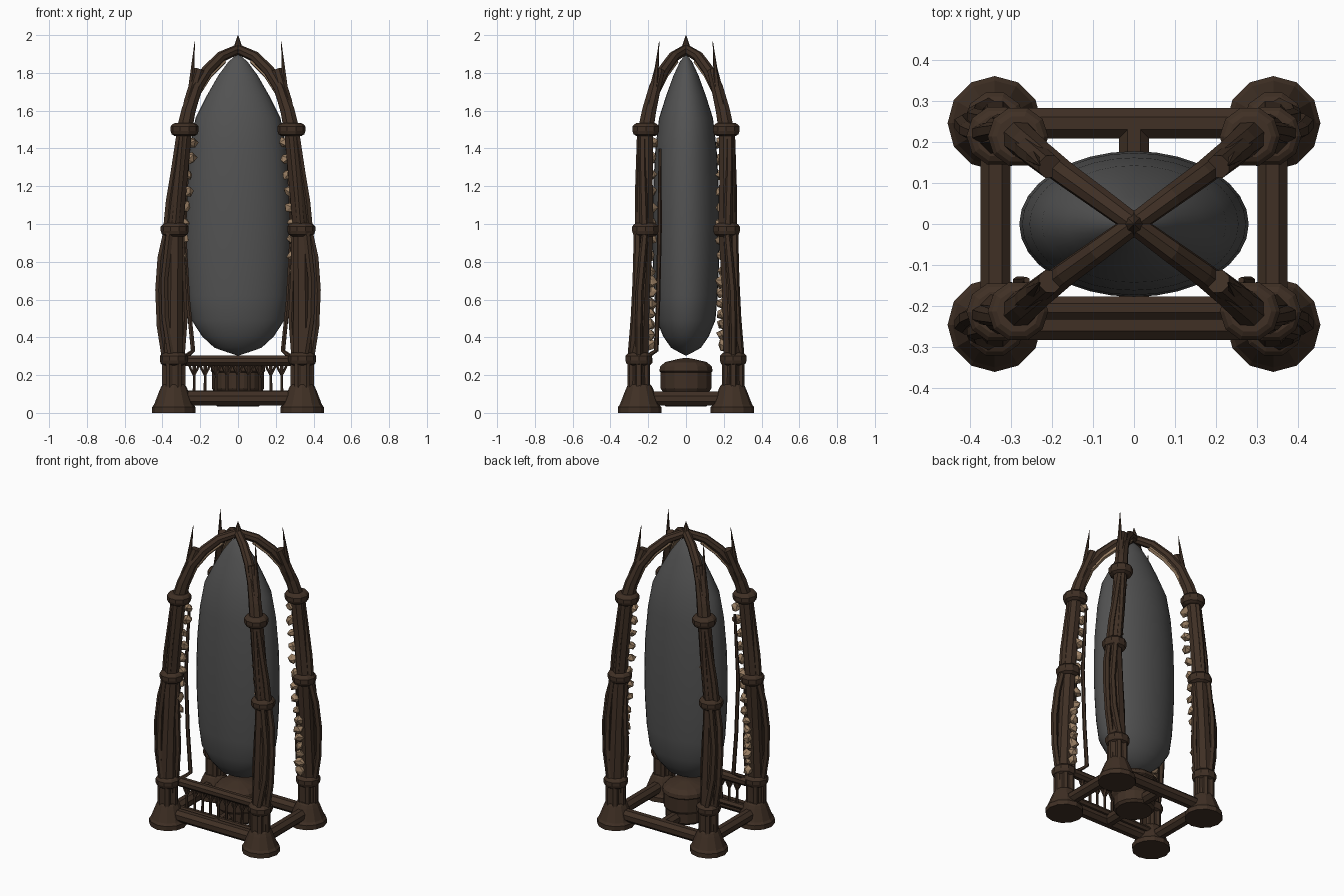
import bpy, bmesh, math, random
from mathutils import Vector, Matrix

random.seed(4)
cube = bpy.data.objects.get("Cube")
if cube:
    bpy.data.objects.remove(cube)


def material(name, r, g, b):
    m = bpy.data.materials.new(name)
    m.use_nodes = True
    m.diffuse_color = (r, g, b, 1)
    m.node_tree.nodes["Principled BSDF"].inputs["Base Color"].default_value = (r, g, b, 1)
    return m


WOOD = material("dark bark", 0.05, 0.029, 0.018)
FUNGUS = material("tan fungus", 0.32, 0.21, 0.125)
SHELL = material("grey shell", 0.085, 0.085, 0.085)


def finish(name, bm, mat, smooth=False):
    bmesh.ops.recalc_face_normals(bm, faces=bm.faces)
    mesh = bpy.data.meshes.new(name)
    for f in bm.faces:
        f.smooth = smooth
    bm.to_mesh(mesh)
    bm.free()
    ob = bpy.data.objects.new(name, mesh)
    bpy.context.collection.objects.link(ob)
    mesh.materials.append(mat)
    return ob


def skin(bm, rings):
    """Bridge successive rings and cap both ends."""
    n = len(rings[0])
    for a, b in zip(rings, rings[1:]):
        for i in range(n):
            j = (i + 1) % n
            bm.faces.new((a[i], a[j], b[j], b[i]))
    bm.faces.new(rings[0])
    bm.faces.new(rings[-1])


def tube(name, points, radii, sides=8, mat=WOOD):
    """Tapered tube through the points, with untwisted rings."""
    pts = [Vector(p) for p in points]
    if not isinstance(radii, (list, tuple)):
        radii = [radii] * len(pts)
    bm, rings = bmesh.new(), []
    old, turn = Vector((0, 0, 1)), Matrix.Identity(3)
    for k, p in enumerate(pts):
        d = (pts[min(k + 1, len(pts) - 1)] - pts[max(k - 1, 0)]).normalized()
        turn = old.rotation_difference(d).to_matrix() @ turn
        old = d
        ring = []
        for i in range(sides):
            a = math.tau * (i + 0.5) / sides
            ring.append(bm.verts.new(p + turn @ Vector((math.cos(a), math.sin(a), 0)) * radii[k]))
        rings.append(ring)
    skin(bm, rings)
    return finish(name, bm, mat)


def lathe(name, profile, center=(0, 0), sides=12, mat=WOOD, depth=1.0, smooth=False):
    """Turned shape from (radius, height) pairs; depth squashes it in y."""
    bm, rings = bmesh.new(), []
    for r, z in profile:
        rings.append([bm.verts.new((center[0] + r * math.cos(math.tau * i / sides),
                                    center[1] + depth * r * math.sin(math.tau * i / sides), z))
                      for i in range(sides)])
    skin(bm, rings)
    return finish(name, bm, mat, smooth)


def collar(name, x, y, z, r=0.074):
    lathe(name, [(r - .022, z - .035), (r - .006, z - .025), (r, z - .008), (r, z + .016),
                 (r - .01, z + .028), (r - .022, z + .034)], (x, y), 10)


# Centre line of a column, in the back left quadrant
AXIS = [Vector(p) for p in ((.34, .25, .12), (.34, .25, .3), (.338, .235, .65),
                            (.335, .215, .97), (.31, .217, 1.22), (.283, .213, 1.5))]
ARCH = [Vector(p) for p in ((.283, .213, 1.5), (.262, .195, 1.6), (.222, .165, 1.72),
                            (.165, .12, 1.81), (.09, .066, 1.885), (0, 0, 1.925))]


def axis_at(z):
    for a, b in zip(AXIS, AXIS[1:]):
        if z <= b.z:
            return a.lerp(b, (z - a.z) / (b.z - a.z))
    return AXIS[-1].copy()


def fungus(name, x, y, zs, inward):
    """Jagged shelf lumps climbing the inner face of a column."""
    bm = bmesh.new()
    for z in zs:
        c = axis_at(z) + inward * random.uniform(.048, .06)
        c = Vector((c.x * x, c.y * y, z))
        new = bmesh.ops.create_icosphere(bm, subdivisions=1, radius=1)["verts"]
        tilt = Matrix.Rotation(random.uniform(-.6, .6), 3, 'X') @ Matrix.Rotation(random.uniform(-.6, .6), 3, 'Y')
        size = random.uniform(.029, .037)
        for v in new:
            v.co = c + tilt @ Vector((v.co.x, v.co.y, v.co.z * .95)) * size * random.uniform(.7, 1.2)
    finish(name, bm, FUNGUS)


# Four corner columns, each with vines, fungus, arch, stub and spike
for x, side in ((1, "left"), (-1, "right")):
    for y, end in ((1, "back"), (-1, "front")):
        tag = end + "_" + side

        def place(points):
            return [(p[0] * x, p[1] * y, p[2]) for p in points]

        lathe("foot_" + tag, [(.115, 0), (.115, .03), (.104, .045), (.075, .12), (.066, .14), (.058, .15)],
              (.34 * x, .246 * y), 12)
        tube("column_" + tag, place(AXIS), [.056, .054, .047, .047, .044, .042], 8)
        for n in range(6):
            a = math.tau * n / 6
            off = Vector((math.cos(a), math.sin(a), 0)) * .043
            tube("flute_" + tag, place([p + off for p in AXIS[:2]]), .022, 6)
        for name, z in (("lower", .285), ("middle", .97), ("upper", 1.5)):
            p = axis_at(z)
            collar(name + "_collar_" + tag, p.x * x, p.y * y, z)

        # Bulging roots and the strands above them
        tube("outer_vine_" + tag, place([(.385, .25, .28), (.413, .25, .46), (.42, .245, .65),
                                         (.408, .23, .82), (.375, .215, .98)]), [.02, .02, .021, .021, .018], 6)
        tube("crossing_vine_" + tag, place([(.35, .29, .28), (.385, .272, .5), (.39, .262, .7),
                                            (.36, .255, .97)]), .021, 6)
        tube("inner_vine_" + tag, place([(.3, .225, .28), (.283, .225, .5), (.295, .22, .75),
                                         (.3, .2, .97)]), .019, 6)
        tube("upper_strand_" + tag, place([(.378, .22, .95), (.363, .225, 1.12), (.335, .23, 1.3),
                                           (.305, .23, 1.5)]), [.024, .022, .02, .02], 6)
        tube("side_strand_" + tag, place([(.335, .25, .95), (.315, .25, 1.2), (.29, .24, 1.5)]), .019, 6)

        inward = Vector((-.8, -.6, 0))
        fungus("upper_fungus_" + tag, x, y, [.75 + .085 * i for i in range(9)], inward)
        fungus("lower_fungus_" + tag, x, y, [.36 + .055 * i for i in range(7)], Vector((-.4, -.85, 0)))

        # Arch rib with a pale lining on its underside
        tube("arch_" + tag, place(ARCH), [.044, .04, .034, .031, .029, .026], 8)
        lining = [p + Vector((-.013, -.01, -.02)) for p in ARCH[1:-1]]
        tube("arch_lining_" + tag, place(lining), .018, 6, FUNGUS)
        tube("stub_" + tag, place([(.285, .215, 1.5), (.255, .18, 1.65), (.205, .14, 1.815)]),
             [.034, .033, .03], 8)
        tube("spike_" + tag, place([(.275, .2, 1.53), (.248, .165, 1.72), (.229, .142, 1.965)]),
             [.028, .018, .001], 6)

        # Thin trailing branch beside each front column
        if y < 0:
            tube("trailing_branch_" + side, place([(.285, .22, .29), (.238, .158, .33), (.265, .148, .6),
                                                   (.285, .14, .97), (.262, .137, 1.4)]),
                 [.014, .013, .012, .012, .008], 6)

lathe("finial", [(.026, 1.9), (.034, 1.92), (.02, 1.945), (.001, 2.0)], sides=8)

# Ground frame
for s, front in ((1, "back"), (-1, "front")):
    tube(front + "_beam", [(-.33, .246 * s, .075), (.33, .246 * s, .075)], .04, 8)
for s, side in ((1, "left"), (-1, "right")):
    tube(side + "_beam", [(.338 * s, -.25, .075), (.338 * s, .25, .075)], .04, 8)
tube("cross_beam", [(0, -.25, .075), (0, .25, .075)], .04, 8)

# Pedestal under the shell
lathe("pedestal", [(.11, .035), (.125, .05), (.125, .11), (.138, .13), (.138, .215), (.145, .222),
                   (.14, .245), (.115, .268), (.1, .272), (.03, .288), (.004, .291)], sides=14)

# Front railing with pointed arches between the balusters
RAIL_Y = -.205
tube("railing_top", [(-.31, RAIL_Y, .277), (.31, RAIL_Y, .277)], .03, 8)
tube("railing_bottom", [(-.31, RAIL_Y, .1), (.31, RAIL_Y, .1)], .02, 6)
step = .058
for i in range(-4, 5):
    bx = i * step
    tube("baluster", [(bx, RAIL_Y, .1), (bx, RAIL_Y, .205), (bx, RAIL_Y, .26)], [.009, .008, .012], 6)
    for s in (1, -1):
        tube("railing_arch", [(bx, RAIL_Y, .2), (bx + s * step * .3, RAIL_Y, .232),
                              (bx + s * step * .5, RAIL_Y, .262)], .007, 5)

# Hanging shell
lathe("shell", [(.002, .303), (.06, .322), (.125, .345), (.19, .405), (.245, .49), (.264, .62), (.276, .8),
                (.28, 1.0), (.273, 1.2), (.255, 1.4), (.225, 1.56), (.165, 1.68), (.105, 1.785),
                (.05, 1.86), (.002, 1.9)], sides=32, mat=SHELL, depth=.635, smooth=True)
